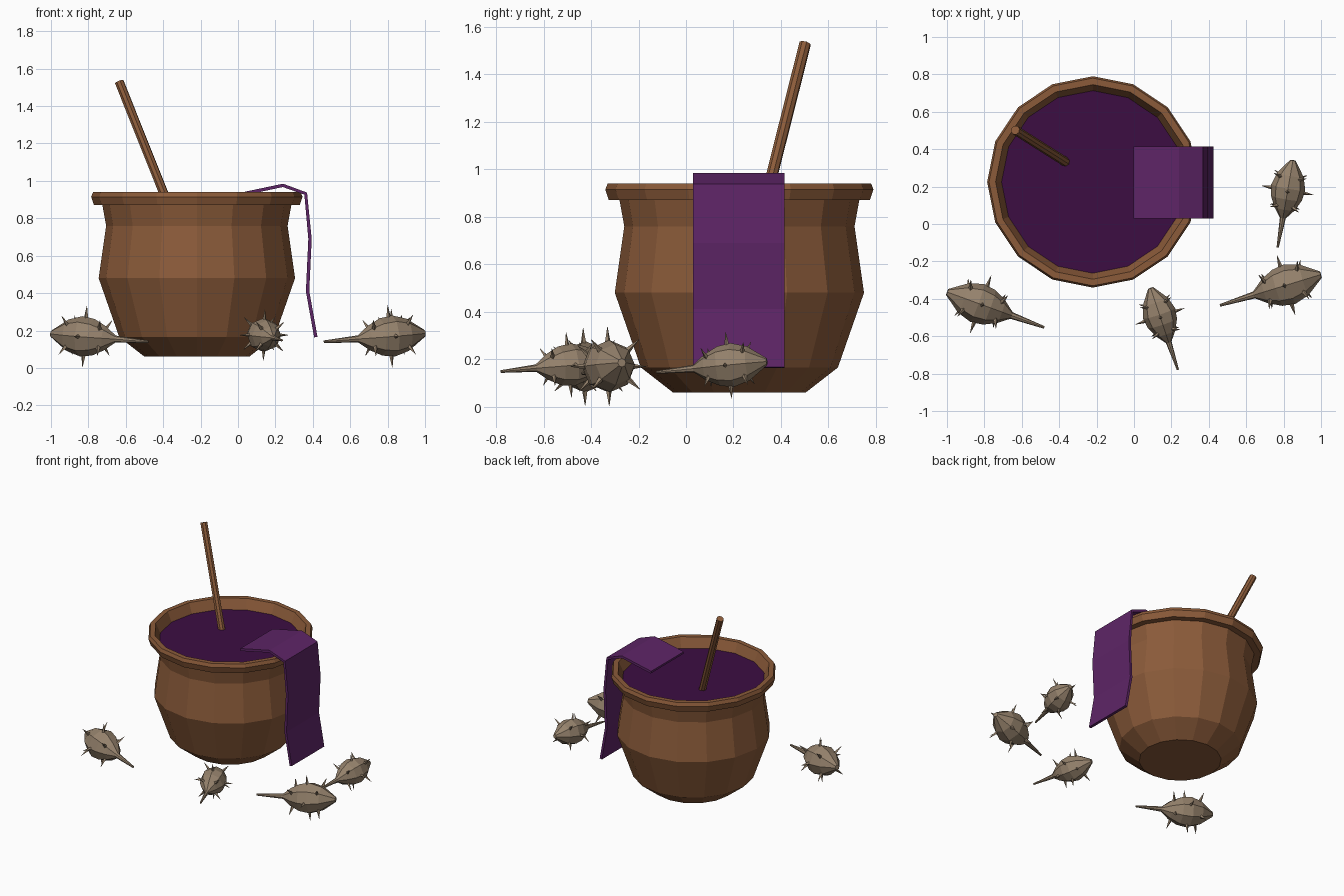
import bpy
import bmesh
from math import cos, sin, pi, radians
from mathutils import Vector, Matrix

cube = bpy.data.objects.get("Cube")
if cube:
    bpy.data.objects.remove(cube, do_unlink=True)


def material(name, rgb):
    m = bpy.data.materials.new(name)
    m.use_nodes = True
    m.diffuse_color = (*rgb, 1)
    m.node_tree.nodes["Principled BSDF"].inputs["Base Color"].default_value = (*rgb, 1)
    return m


wood = material("warm brown wood", (0.26, 0.105, 0.042))
dye = material("dark purple dye", (0.045, 0.004, 0.055))
fabric = material("purple cloth", (0.110, 0.018, 0.133))
husk = material("dry tan husk", (0.30, 0.222, 0.15))


def finish(name, bm, mat, matrix=Matrix()):
    """Turn a bmesh into a flat shaded object."""
    mesh = bpy.data.meshes.new(name)
    bm.to_mesh(mesh)
    bm.free()
    mesh.materials.append(mat)
    ob = bpy.data.objects.new(name, mesh)
    ob.matrix_world = matrix
    bpy.context.collection.objects.link(ob)
    return ob


def lathe(profile, sides):
    """Closed solid from (radius, height) points turned around z."""
    bm = bmesh.new()
    rings = [[bm.verts.new((r * cos(2 * pi * i / sides), r * sin(2 * pi * i / sides), z))
              for i in range(sides)] for r, z in profile]
    for a, b in zip(rings, rings[1:]):
        for i in range(sides):
            j = (i + 1) % sides
            bm.faces.new((a[i], a[j], b[j], b[i]))
    bm.faces.new(rings[0][::-1])
    bm.faces.new(rings[-1])
    return bm


def along(start, end):
    """Place local z on the line from start to end."""
    turn = (end - start).to_track_quat('Z', 'Y').to_matrix().to_4x4()
    return Matrix.Translation(start) @ turn


# Pot with a flared rim, filled with dye
SIDES = 16
pot_place = Matrix.Translation((-0.22, 0.225, 0))
pot_profile = [(0.28, 0.06), (0.415, 0.165), (0.525, 0.48), (0.485, 0.76), (0.505, 0.87),
               (0.55, 0.87), (0.565, 0.915), (0.555, 0.94), (0.52, 0.94), (0.485, 0.86)]
finish("pot", lathe(pot_profile, SIDES), wood, pot_place)
finish("dye_surface", lathe([(0.486, 0.86), (0.488, 0.868)], SIDES), dye, pot_place)

# Stirring stick leaning out of the pot
stick_low, stick_top = Vector((-0.30, 0.29, 0.69)), Vector((-0.635, 0.502, 1.53))
length = (stick_top - stick_low).length
finish("stirring_stick", lathe([(0.025, 0), (0.025, length)], 8), wood,
       along(stick_low, stick_top))

# Cloth draped over the rim
drape = [(0.0, 0.925), (0.24, 0.976), (0.362, 0.932), (0.385, 0.69), (0.372, 0.41), (0.416, 0.165)]
bm = bmesh.new()
rows = [[bm.verts.new((x, y, z)) for y in (0.03, 0.415)] for x, z in drape]
for a, b in zip(rows, rows[1:]):
    bm.faces.new((a[0], b[0], b[1], a[1]))
cloth = finish("draped_cloth", bm, fabric)
solid = cloth.modifiers.new("thickness", 'SOLIDIFY')
solid.thickness = 0.018
solid.offset = 0

# Spiny seed pods: stalk, swollen body and rings of thorns
pod_profile = [(0.007, 0), (0.019, 0.19), (0.03, 0.205), (0.065, 0.25), (0.10, 0.32),
               (0.11, 0.39), (0.086, 0.47), (0.018, 0.565)]
thorn_rings = [(0.27, 0.07, 45, -0.25), (0.37, 0.10, 0, 0.0), (0.455, 0.085, 45, 0.3)]
THORN = 0.075


def seed_pod(name, end, tip, scale):
    bm = lathe(pod_profile, 8)
    for height, radius, twist, lean in thorn_rings:
        for k in range(4):
            a = radians(twist + 90 * k)
            base = Vector((radius * cos(a), radius * sin(a), height))
            out = Vector((cos(a), sin(a), lean)).normalized()
            place = along(base, base + out) @ Matrix.Translation((0, 0, THORN / 2 - 0.008))
            bmesh.ops.create_cone(bm, cap_ends=True, segments=4, radius1=0.014,
                                  radius2=0.001, depth=THORN, matrix=place)
    finish(name, bm, husk, along(Vector(end), Vector(tip)) @ Matrix.Scale(scale, 4))


seed_pod("seed_pod_right", (-0.48, -0.553, 0.14), (-0.995, -0.365, 0.182), 0.98)
seed_pod("seed_pod_front", (0.235, -0.78, 0.148), (0.09, -0.345, 0.19), 0.82)
seed_pod("seed_pod_left", (0.46, -0.435, 0.14), (1.0, -0.27, 0.185), 1.0)
seed_pod("seed_pod_back", (0.768, -0.125, 0.145), (0.85, 0.34, 0.19), 0.84)
